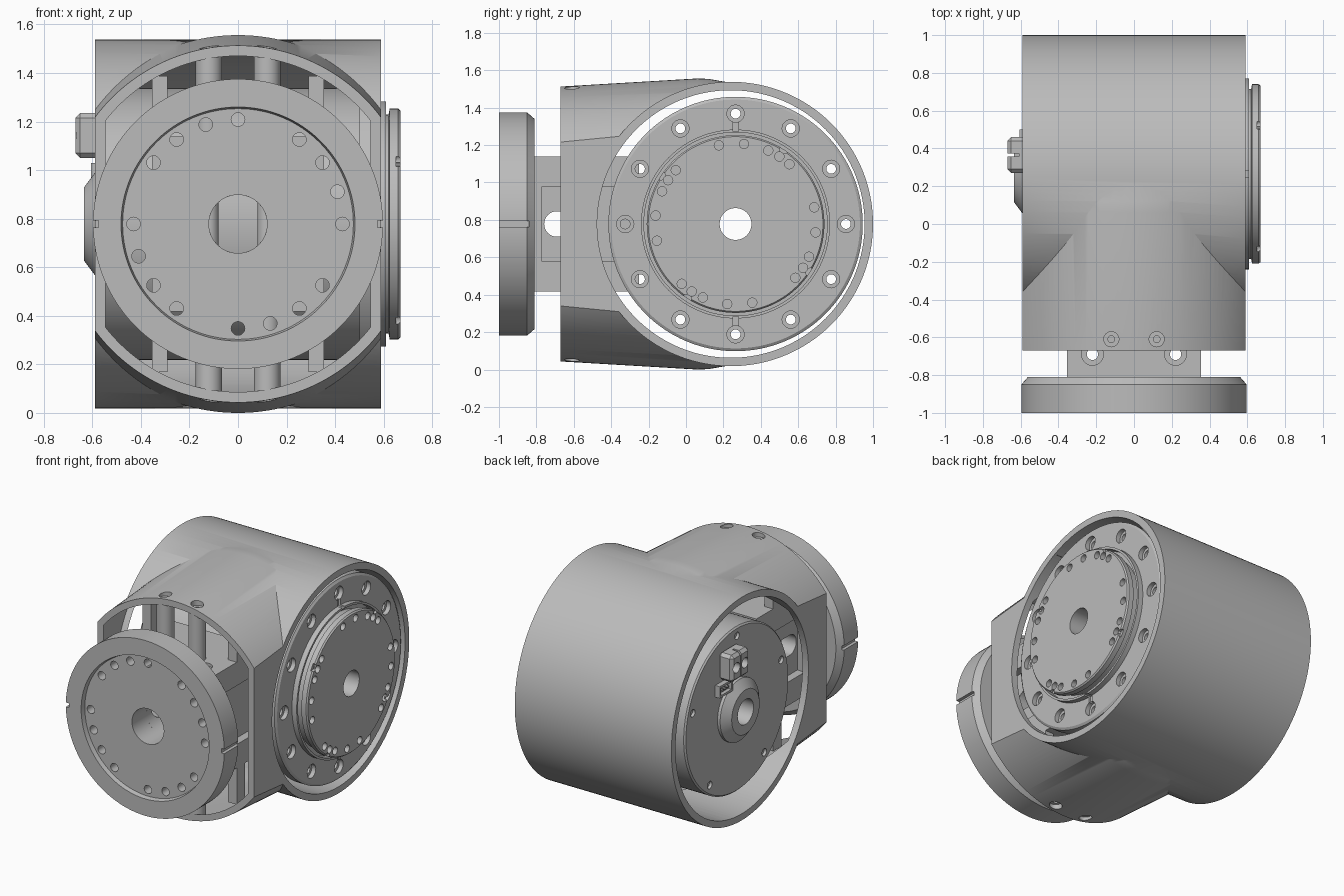
import bpy, bmesh, math
from mathutils import Matrix, Vector

if "Cube" in bpy.data.objects:
    bpy.data.objects.remove(bpy.data.objects["Cube"], do_unlink=True)

grey = bpy.data.materials.new("machined_grey")
grey.use_nodes = True
COLOR = (0.5, 0.5, 0.5, 1)
grey.diffuse_color = COLOR
grey.node_tree.nodes["Principled BSDF"].inputs["Base Color"].default_value = COLOR

Z = 0.778                      # height of both axes
HUB = Vector((0, 0.265, Z))    # motor axis, along x
FRONT = Vector((0, 0, Z))      # flange axis, along y
TURN = {"X": Matrix.Rotation(math.pi / 2, 4, "Y"),
        "Y": Matrix.Rotation(-math.pi / 2, 4, "X"),
        "Z": Matrix.Identity(4)}
parts = []


def finish(name, bm):
    bmesh.ops.recalc_face_normals(bm, faces=bm.faces)
    mesh = bpy.data.meshes.new(name)
    bm.to_mesh(mesh)
    bm.free()
    mesh.materials.append(grey)
    ob = bpy.data.objects.new(name, mesh)
    bpy.context.collection.objects.link(ob)
    parts.append(ob)
    return ob


def lathe(name, profile, axis, center, steps=96):
    """Revolve (radius, offset) points; a zero radius closes on the axis."""
    bm = bmesh.new()
    rings = []
    for r, h in profile:
        if r == 0:
            rings.append([bm.verts.new((0, 0, h))] * steps)
        else:
            rings.append([bm.verts.new((r * math.cos(math.tau * i / steps),
                                        r * math.sin(math.tau * i / steps), h))
                          for i in range(steps)])
    for a, b in zip(rings, rings[1:] + rings[:1]):
        for i in range(steps):
            j = (i + 1) % steps
            quad = list(dict.fromkeys((a[i], a[j], b[j], b[i])))
            if len(quad) > 2:
                bm.faces.new(quad)
    bm.transform(Matrix.Translation(center) @ TURN[axis])
    return finish(name, bm)


def rod(name, r, lo, hi, axis, center, steps=24):
    return lathe(name, [(0, lo), (r, lo), (r, hi), (0, hi)], axis, center, steps)


def box(name, x, y, z, bevel=0):
    bm = bmesh.new()
    bmesh.ops.create_cube(bm, size=1)
    for v in bm.verts:
        v.co = [lo + (hi - lo) * (c + 0.5) for c, (lo, hi) in zip(v.co, (x, y, z))]
    if bevel:
        bmesh.ops.bevel(bm, geom=bm.edges[:], offset=bevel, segments=1, affect="EDGES")
    return finish(name, bm)


def combine(ob, tools, mode="DIFFERENCE"):
    """Apply booleans, then throw the tools away."""
    for tool in tools:
        mod = ob.modifiers.new("cut", "BOOLEAN")
        mod.operation, mod.object, mod.solver = mode, tool, "EXACT"
    bpy.context.view_layer.update()
    graph = bpy.context.evaluated_depsgraph_get()
    mesh = bpy.data.meshes.new_from_object(ob.evaluated_get(graph))
    ob.modifiers.clear()
    ob.data = mesh
    for tool in tools:
        parts.remove(tool)
        bpy.data.objects.remove(tool, do_unlink=True)
    return ob


def merged(tools):
    """Join separate cutters into one."""
    bm = bmesh.new()
    for t in tools:
        bm.from_mesh(t.data)
        parts.remove(t)
        bpy.data.objects.remove(t, do_unlink=True)
    return finish("cutter", bm)


def around(radius, degrees, axis, center):
    """Points on a circle about the axis."""
    for d in degrees:
        c, s = radius * math.cos(math.radians(d)), radius * math.sin(math.radians(d))
        yield center + (Vector((0, c, s)) if axis == "X" else Vector((c, 0, s)))


# Housing: a cross tube blended with a tapering front tube
barrel = Vector((0, 0.24, Z))
wide, tall = (-0.59, 0.59), (-1, 3)
housing = rod("housing", 0.76, *wide, "X", barrel, 160)
snout = lathe("snout", [(0, -0.67), (0.735, -0.67), (0.778, 0.06), (0.776, 0.12),
                        (0.755, 0.24), (0, 0.24)], "Y", FRONT, 160)
combine(snout, [box("cutter", wide, (-2, 2), tall)], "INTERSECT")
combine(housing, [snout], "UNION")
bore = rod("cutter", 0.715, -1, 1, "X", barrel, 160)
mouth = lathe("cutter", [(0, -0.8), (0.688, -0.8), (0.72, 0.24), (0, 0.24)], "Y", FRONT, 160)
combine(mouth, [box("cutter", (-0.545, 0.545), (-2, 2), tall)], "INTERSECT")
screw_holes = merged([rod("cutter", 0.04, -1, 1, "Z", Vector((x, -0.61, Z)))
                      for x in (-0.12, 0.12)])
combine(housing, [bore, mouth, screw_holes])

# Motor body with mounting ring and rear hub
body = lathe("motor_body", [
    (0.085, -0.635), (0.15, -0.635), (0.21, -0.59), (0.21, -0.57), (0.55, -0.57),
    (0.56, -0.56), (0.56, 0.5), (0.68, 0.5), (0.68, 0.565), (0.665, 0.575),
    (0.505, 0.575), (0.505, 0.61), (0.49, 0.61), (0.49, 0.56), (0.085, 0.56)], "X", HUB, 128)
ring_angles = range(0, 360, 30)
combine(body, [
    merged([rod("cutter", 0.026, 0.45, 0.7, "X", p) for p in around(0.59, ring_angles, "X", HUB)]),
    merged([rod("cutter", 0.046, 0.545, 0.7, "X", p) for p in around(0.59, ring_angles, "X", HUB)]),
    merged([rod("cutter", 0.025, -0.7, -0.55, "X", p)
            for p in around(0.5, range(18, 360, 72), "X", HUB)]),
    merged([box("cutter", (0.56, 0.7), (0.25, 0.28), (Z + s * 0.52 - 0.025, Z + s * 0.52 + 0.025))
            for s in (-1, 1)])])

# Output disc on the motor
disc = lathe("output_disc", [(0.085, 0.555), (0.45, 0.555), (0.45, 0.62), (0.475, 0.625),
                             (0.475, 0.66), (0.467, 0.669), (0.085, 0.669)], "X", HUB, 128)
spots = [q + d for q in range(0, 360, 90) for d in (12, 48, 57, 66, 84)]
combine(disc, [
    merged([rod("cutter", 0.025, 0.635, 0.7, "X", p, 16) for p in around(0.43, spots, "X", HUB)]),
    merged([rod("cutter", 0.025, 0.65, 0.7, "X", p, 16)
            for p in around(0.478, range(57, 360, 90), "X", HUB)])])

# Rear power plug and signal socket
plug = box("power_plug", (-0.67, -0.56), (0.27, 0.46), (1.05, 1.235), 0.02)
combine(plug, [merged([rod("cutter", 0.035, -0.7, -0.6, "X", Vector((0, y, 1.143)), 16)
                       for y in (0.32, 0.41)])])
combine(plug, [box("cutter", (-0.7, -0.61), (0.357, 0.373), (1, 1.3))])
socket = box("signal_socket", (-0.605, -0.565), (0.36, 0.5), (0.95, 1.03))
combine(socket, [box("cutter", (-0.7, -0.58), (0.375, 0.485), (0.965, 1.015))])
for i in range(3):
    rod("socket_pin", 0.008, -0.6, -0.57, "X", Vector((0, 0.4 + 0.03 * i, 0.99)), 8)

# Front flange
flange = lathe("front_flange", [(0.12, -0.97), (0.475, -0.97), (0.482, -1), (0.597, -1),
                                (0.597, -0.85), (0.562, -0.81), (0.12, -0.81)], "Y", FRONT, 128)
spots = [q + d for q in range(0, 360, 90) for d in (0, 18, 36, 54)]
combine(flange, [
    merged([rod("cutter", 0.028, -1.1, -0.7, "Y", p, 20) for p in around(0.43, spots, "Y", FRONT)]),
    merged([box("cutter", sorted((s * 0.575, s * 0.7)), (-1.1, -0.84), (Z - 0.015, Z + 0.015))
            for s in (-1, 1)])])

# Neck block between flange and motor
neck = box("neck", (-0.355, 0.355), (-0.812, -0.25), (Z - 0.36, Z + 0.36))
combine(neck, [
    merged([box("cutter", sorted((s * 0.3, s * 0.5)), (-0.77, -0.2), (Z - 0.2, Z + 0.2))
            for s in (-1, 1)]),
    rod("cutter", 0.12, -1, 0, "Y", FRONT, 48),
    rod("cutter", 0.068, -1, 1, "X", Vector((0, -0.69, Z)), 48),
    box("cutter", (-1, 1), (-0.69, -0.6), (Z - 0.068, Z + 0.068)),
    merged([rod("cutter", 0.03, -1, 1, "Z", Vector((x, -0.69, Z))) for x in (-0.22, 0.22)]),
    merged([rod("cutter", 0.058, *span, "Z", Vector((x, -0.69, Z)))
            for x in (-0.22, 0.22) for span in ((-1, -0.34), (0.34, 1))])])

# Screw posts and ribs tying the neck to the housing
for s in (-1, 1):
    for side in (-1, 1):
        x = 0.12 * side
        lo, hi = sorted((s * 0.33, s * 0.7))
        lathe("screw_post", [(0.018, lo), (0.055, lo), (0.055, hi), (0.018, hi)], "Z",
              Vector((x, -0.61, Z)), 32)
        box("support_rib", sorted((side * 0.29, side * 0.355)), (-0.52, -0.43),
            sorted((Z + s * 0.3, Z + s * 0.61)))

# Smooth shading with crisp edges
bpy.ops.object.select_all(action="DESELECT")
for ob in parts:
    ob.select_set(True)
bpy.context.view_layer.objects.active = housing
bpy.ops.object.shade_smooth_by_angle(angle=math.radians(30))
